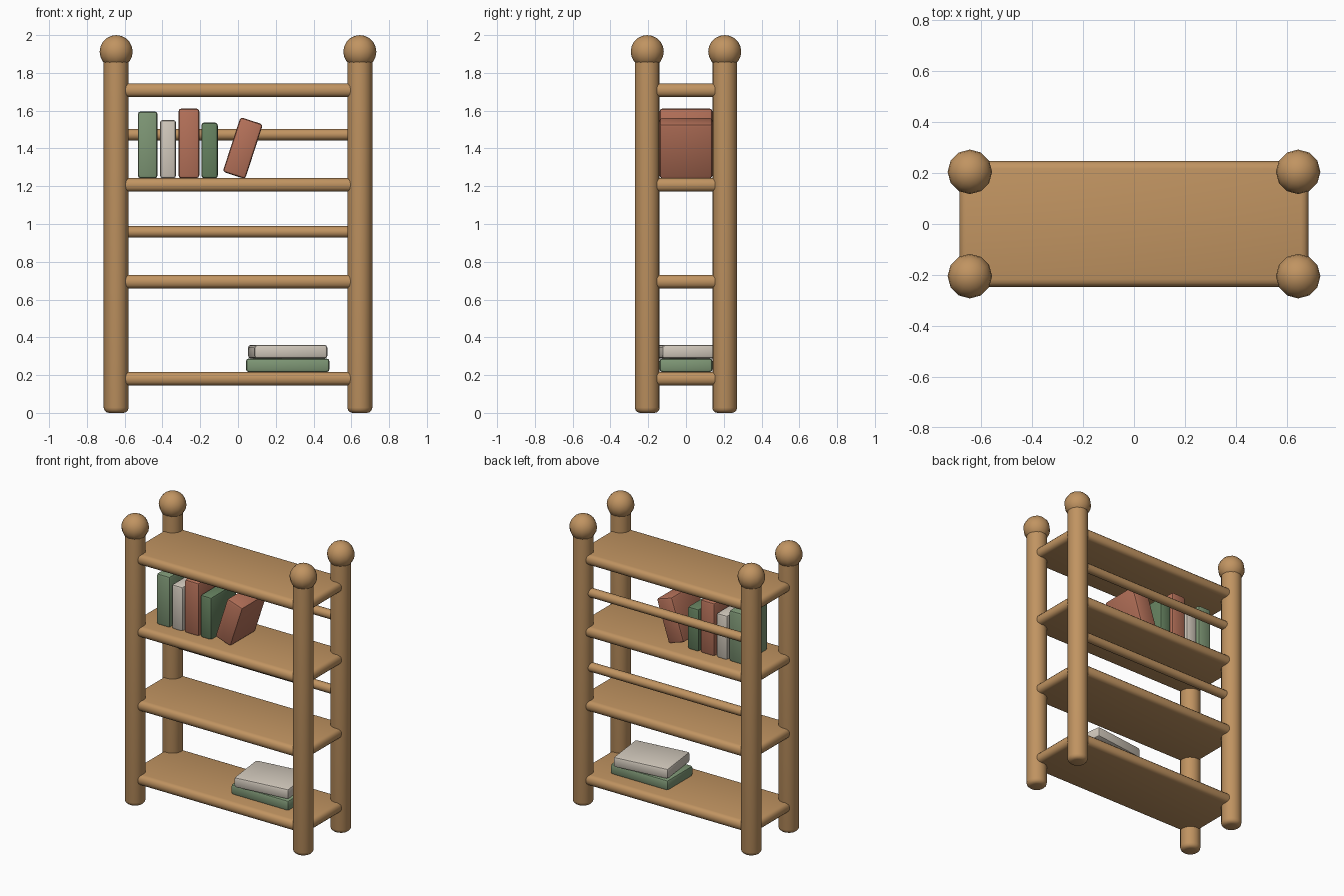
import bpy, bmesh, math
from mathutils import Matrix

if "Cube" in bpy.data.objects:
    bpy.data.objects.remove(bpy.data.objects["Cube"])


def material(name, rgb):
    m = bpy.data.materials.new(name)
    m.diffuse_color = (*rgb, 1)
    m.use_nodes = True
    m.node_tree.nodes["Principled BSDF"].inputs["Base Color"].default_value = m.diffuse_color
    return m


WOOD = material("wood", (0.53, 0.295, 0.12))
GREEN = material("sage_green", (0.21, 0.31, 0.18))
DARK_GREEN = material("dark_green", (0.13, 0.22, 0.115))
RED = material("terracotta", (0.46, 0.165, 0.10))
CREAM = material("cream", (0.64, 0.58, 0.50))


def finish(bm, name, mat, loc, rot=(0, 0, 0)):
    mesh = bpy.data.meshes.new(name)
    bmesh.ops.recalc_face_normals(bm, faces=bm.faces)
    bm.to_mesh(mesh)
    bm.free()
    mesh.materials.append(mat)
    ob = bpy.data.objects.new(name, mesh)
    ob.location, ob.rotation_euler = loc, rot
    bpy.context.collection.objects.link(ob)
    return ob


def rounded_box(name, size, loc, mat, bevel, segments, rot=(0, 0, 0)):
    bm = bmesh.new()
    bmesh.ops.create_cube(bm, size=1)
    bmesh.ops.scale(bm, vec=size, verts=bm.verts)
    bmesh.ops.bevel(bm, geom=bm.edges[:], offset=bevel, segments=segments,
                    profile=0.5, affect='EDGES')
    return finish(bm, name, mat, loc, rot)


def cylinder(bm, radius, depth, sides, matrix):
    bmesh.ops.create_cone(bm, cap_ends=True, segments=sides, radius1=radius,
                          radius2=radius, depth=depth, matrix=matrix)


PX, PY = 0.645, 0.205

# Corner posts with rounded feet, and ball finials
for sx, side in ((-1, "left"), (1, "right")):
    for sy, end in ((-1, "front"), (1, "back")):
        bm = bmesh.new()
        cylinder(bm, 0.066, 1.9, 16, Matrix.Translation((0, 0, 0.95)))
        foot = [e for e in bm.edges if all(v.co.z < 0.01 for v in e.verts)]
        bmesh.ops.bevel(bm, geom=foot, offset=0.028, segments=3,
                        profile=0.5, affect='EDGES')
        finish(bm, f"{end}_{side}_post", WOOD, (sx * PX, sy * PY, 0))

        bm = bmesh.new()
        bmesh.ops.create_uvsphere(bm, u_segments=12, v_segments=10, radius=0.0875)
        finish(bm, f"{end}_{side}_ball", WOOD, (sx * PX, sy * PY, 1.9125))

# Shelves
for i, z in enumerate((0.181, 0.695, 1.207, 1.708)):
    rounded_box(f"shelf_{i + 1}", (1.372, 0.494, 0.071), (0, 0, z), WOOD, 0.03, 3)

# Back rails
for i, z in enumerate((0.958, 1.473)):
    bm = bmesh.new()
    cylinder(bm, 0.0305, 2 * PX, 12, Matrix.Rotation(math.pi / 2, 4, 'Y'))
    finish(bm, f"back_rail_{i + 1}", WOOD, (0, PY, z))

# Upright books: left x, right x, top z
BASE = 1.242
upright = ((-0.53, -0.426, 1.596, GREEN), (-0.413, -0.328, 1.551, CREAM),
           (-0.315, -0.205, 1.611, RED), (-0.194, -0.107, 1.537, DARK_GREEN))
for i, (x0, x1, top, mat) in enumerate(upright):
    rounded_box(f"upright_book_{i + 1}", (x1 - x0, 0.28, top - BASE),
                ((x0 + x1) / 2, 0, (top + BASE) / 2), mat, 0.015, 2)

# Leaning book
rounded_box("leaning_book", (0.125, 0.28, 0.304), (0.0255, 0, 1.402), RED,
            0.015, 2, (0, math.radians(18), 0))

# Stacked books on the bottom shelf
rounded_box("stacked_book_lower", (0.442, 0.28, 0.072), (0.263, 0, 0.252),
            GREEN, 0.015, 2)
rounded_box("stacked_book_upper", (0.39, 0.30, 0.072), (0.263, 0, 0.324),
            CREAM, 0.015, 2, (0, 0, 0.12))

# Smooth shading
for ob in bpy.context.collection.objects:
    ob.select_set(True)
    bpy.context.view_layer.objects.active = ob
bpy.ops.object.shade_smooth_by_angle(angle=math.radians(40))
